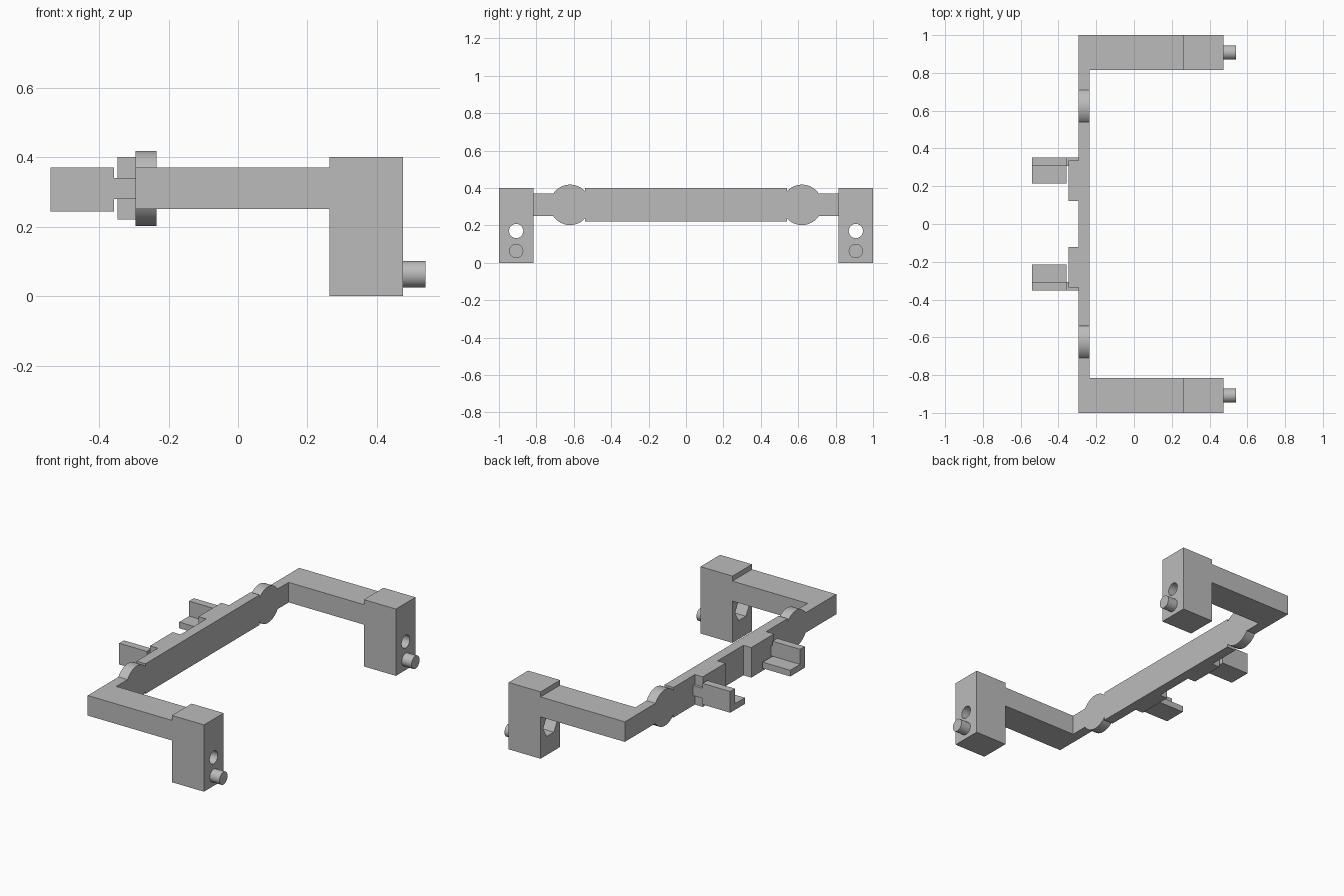
import bpy, bmesh, math
from mathutils import Vector

cube = bpy.data.objects.get("Cube")
if cube:
    bpy.data.objects.remove(cube, do_unlink=True)

grey = bpy.data.materials.new("plain_grey")
grey.use_nodes = True
COLOUR = (0.5, 0.5, 0.5, 1)
grey.diffuse_color = COLOUR
grey.node_tree.nodes["Principled BSDF"].inputs["Base Color"].default_value = COLOUR


def extrude(name, outline, direction):
    """Closed outline of 3D points pushed along a direction."""
    bm = bmesh.new()
    face = bm.faces.new([bm.verts.new(p) for p in outline])
    result = bmesh.ops.extrude_face_region(bm, geom=[face])
    moved = [v for v in result["geom"] if isinstance(v, bmesh.types.BMVert)]
    bmesh.ops.translate(bm, verts=moved, vec=Vector(direction))
    bmesh.ops.recalc_face_normals(bm, faces=bm.faces)
    mesh = bpy.data.meshes.new(name)
    bm.to_mesh(mesh)
    bm.free()
    mesh.materials.append(grey)
    obj = bpy.data.objects.new(name, mesh)
    bpy.context.collection.objects.link(obj)
    return obj


def box(name, x0, x1, y0, y1, z0, z1):
    outline = [(x0, y0, z0), (x1, y0, z0), (x1, y1, z0), (x0, y1, z0)]
    return extrude(name, outline, (0, 0, z1 - z0))


def rod(name, x0, x1, y, z, radius, sides=40):
    turns = [2 * math.pi * i / sides for i in range(sides)]
    outline = [(x0, y + radius * math.cos(a), z + radius * math.sin(a)) for a in turns]
    return extrude(name, outline, (x1 - x0, 0, 0))


def smooth(obj):
    bpy.ops.object.select_all(action="DESELECT")
    obj.select_set(True)
    bpy.context.view_layer.objects.active = obj
    bpy.ops.object.shade_smooth_by_angle(angle=math.radians(30))


def cut(obj, cutter):
    bpy.context.view_layer.objects.active = obj
    mod = obj.modifiers.new("cut", "BOOLEAN")
    mod.operation, mod.solver, mod.object = "DIFFERENCE", "EXACT", cutter
    bpy.ops.object.modifier_apply(modifier=mod.name)
    bpy.data.objects.remove(cutter, do_unlink=True)


BACK, FRONT = -0.295, -0.235      # beam thickness in x
MID = 0.31                        # centre height of beam and arms
ARM_IN = 0.815                    # inner side of the arms

# Back beam: one outline with a round boss near each end
R, CY, LINK, TALL, END = 0.108, 0.62, 0.06, 0.09, 0.54
start = math.asin(LINK / R)
stop = math.acos((END - CY) / R)
quarter = [(ARM_IN, LINK)]
for i in range(25):
    a = start + (stop - start) * i / 24
    quarter.append((CY + R * math.cos(a), R * math.sin(a)))
quarter.append((END, TALL))
top = quarter + [(-y, z) for y, z in reversed(quarter)]
ring = top + [(y, -z) for y, z in reversed(top)]
beam = extrude("back_beam", [(BACK, y, MID + z) for y, z in ring], (FRONT - BACK, 0, 0))
smooth(beam)

for side, s in (("left", 1), ("right", -1)):
    # Arm and post share one stepped outline
    profile = [(BACK, 0.25), (0.263, 0.25), (0.263, 0), (0.475, 0),
               (0.475, 0.4), (0.263, 0.4), (0.263, 0.37), (BACK, 0.37)]
    arm = extrude(side + "_arm", [(x, s * ARM_IN, z) for x, z in profile],
                  (0, s * (1 - ARM_IN), 0))
    # Through hole with a hexagonal pocket behind it
    hole_y = s * 0.908
    cut(arm, rod("hole_cutter", 0.2, 0.6, hole_y, 0.17, 0.038))
    cut(arm, rod("pocket_cutter", 0.2, 0.34, hole_y, 0.17, 0.068, 6))
    smooth(arm)
    smooth(rod(side + "_peg", 0.475, 0.54, hole_y, 0.063, 0.038))

    # Mounting block on the rear of the beam
    box(side + "_block", -0.347, BACK, s * 0.122, s * 0.337, 0.22, 0.4)
    # Short neck and L-shaped clip
    box(side + "_neck", -0.357, BACK, s * 0.308, s * 0.353, 0.28, 0.34)
    ell = [(0.353, 0.243), (0.353, 0.37), (0.308, 0.37),
           (0.308, 0.28), (0.215, 0.28), (0.215, 0.243)]
    extrude(side + "_clip", [(-0.54, s * y, z) for y, z in ell], (0.183, 0, 0))
